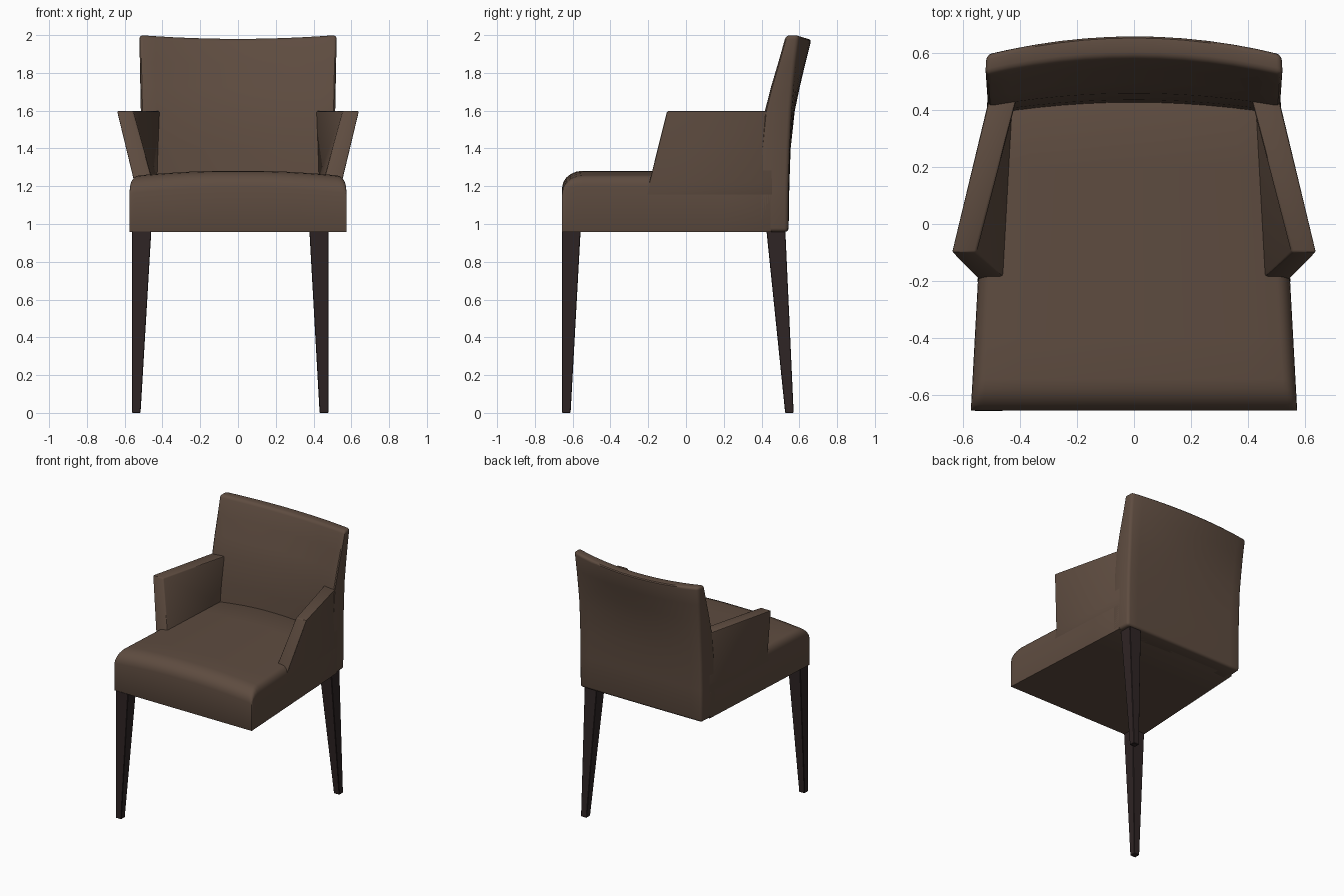
import bpy, bmesh, math

if "Cube" in bpy.data.objects:
    bpy.data.objects.remove(bpy.data.objects["Cube"])


def material(name, rgb):
    m = bpy.data.materials.new(name)
    m.diffuse_color = (*rgb, 1)
    m.use_nodes = True
    m.node_tree.nodes["Principled BSDF"].inputs["Base Color"].default_value = m.diffuse_color
    return m


FABRIC = material("brown upholstery", (0.112, 0.072, 0.051))
WOOD = material("dark wood", (0.028, 0.018, 0.018))
BOTTOM = 0.958


def loft(name, rings, mat, bevel=0.0, segments=3):
    """Skin rings (two half outlines of equal length) and cap the ends with quads."""
    bm = bmesh.new()
    rows = [[bm.verts.new(p) for p in r] for r in rings]
    n = len(rows[0])
    for a, b in zip(rows, rows[1:]):
        for j in range(n):
            k = (j + 1) % n
            bm.faces.new((a[j], a[k], b[k], b[j]))
    for r in (rows[0], rows[-1]):
        for j in range(n // 2 - 1):
            bm.faces.new((r[j], r[j + 1], r[n - 2 - j], r[n - 1 - j]))
    bmesh.ops.recalc_face_normals(bm, faces=bm.faces)
    if bevel:
        edges = [e for e in bm.edges if e.calc_face_angle(0) > math.radians(50)]
        bmesh.ops.bevel(bm, geom=edges, offset=bevel, segments=segments,
                        profile=0.5, affect='EDGES', clamp_overlap=True)
    me = bpy.data.meshes.new(name)
    bm.to_mesh(me)
    bm.free()
    me.materials.append(mat)
    ob = bpy.data.objects.new(name, me)
    bpy.context.collection.objects.link(ob)
    bpy.ops.object.select_all(action='DESELECT')
    ob.select_set(True)
    bpy.context.view_layer.objects.active = ob
    bpy.ops.object.shade_smooth_by_angle(angle=math.radians(35))
    return ob


def half_width(y):
    """Seat side tapers towards the back."""
    return 0.574 - 0.0545 * (y + 0.656)


# Seat cushion: crowned top, rounded front and side shoulders
arc = [math.radians(a) for a in (0, 18, 36, 54, 72, 90)]
rows = [(-0.656 + 0.11 * (1 - math.cos(a)), 0.09 * (1 - math.sin(a))) for a in arc]
rows += [(y, 0) for y in (-0.4, -0.2, 0, 0.2, 0.45)]
shoulder = [(0.045 * (1 - math.cos(a)), 0.055 * (1 - math.sin(a))) for a in arc]
rings = []
for y, front_drop in rows:
    w = half_width(y)
    cols = [(-w + d, s) for d, s in shoulder]
    cols += [(w * u, 0) for u in (-0.7, -0.45, -0.2, 0.2, 0.45, 0.7)]
    cols += [(w - d, s) for d, s in reversed(shoulder)]
    top = [(x, y, 1.283 - 0.03 * (x / w) ** 2 - math.hypot(front_drop, s)) for x, s in cols]
    rings.append(top + [(x, y, BOTTOM) for x, s in reversed(cols)])
loft("seat", rings, FABRIC, 0.01, 2)

# Backrest: z, front y at edge, front bow, rear y at edge, rear bow
levels = [(BOTTOM, 0.375, 0.03, 0.541, 0.002), (1.2, 0.382, 0.04, 0.543, 0.004),
          (1.4, 0.395, 0.042, 0.548, 0.006), (1.6, 0.415, 0.045, 0.558, 0.018),
          (1.73, 0.448, 0.05, 0.568, 0.034), (1.86, 0.486, 0.055, 0.581, 0.05),
          (2.0, 0.525, 0.06, 0.598, 0.067)]
us = [-1 + i / 6 for i in range(13)]
rings = []
for z, yf, bf, yr, br in levels:
    t = max(0, (z - 1.6) / 0.4)

    def point(u, y, bow):
        dip = 0.02 * (1 - u * u) * t
        return (u * (half_width(y) + 0.014 * t), y + bow * (1 - u * u), z - dip)

    rings.append([point(u, yf, bf) for u in us] + [point(u, yr, br) for u in reversed(us)])
loft("backrest", rings, FABRIC, 0.02)

# Armrests: flare outwards towards the front
for side, label in ((-1, "left"), (1, "right")):
    rings = []
    for y_low, y_mid, y_top, out_top, in_top, in_low in (
            (-0.212, -0.194, -0.100, 0.642, 0.556, 0.430),
            (0.46, 0.46, 0.46, 0.505, 0.408, 0.415)):
        in_mid = in_low + (in_top - in_low) * 0.16
        ring = [(half_width(y_low) + 0.001, y_low, 1.15),
                (half_width(y_mid) + 0.001, y_mid, 1.22),
                (out_top, y_top, 1.598), (in_top, y_top, 1.598),
                (in_mid, y_mid, 1.22), (in_low, y_low, 1.15)]
        rings.append([(side * x, y, z) for x, y, z in ring])
    loft(label + "_armrest", rings, FABRIC, 0.008, 2)


# Tapered legs: only front left and back right exist
def leg(name, foot, head):
    rings = []
    for (x0, x1, y0, y1), z in ((foot, 0.0), (head, BOTTOM + 0.005)):
        rings.append([(x0, y0, z), (x1, y0, z), (x1, y1, z), (x0, y1, z)])
    loft(name, rings, WOOD, 0.003, 1)


leg("front_leg", (-0.562, -0.516, -0.657, -0.611), (-0.562, -0.459, -0.657, -0.558))
leg("back_leg", (0.432, 0.479, 0.525, 0.570), (0.378, 0.479, 0.426, 0.526))
